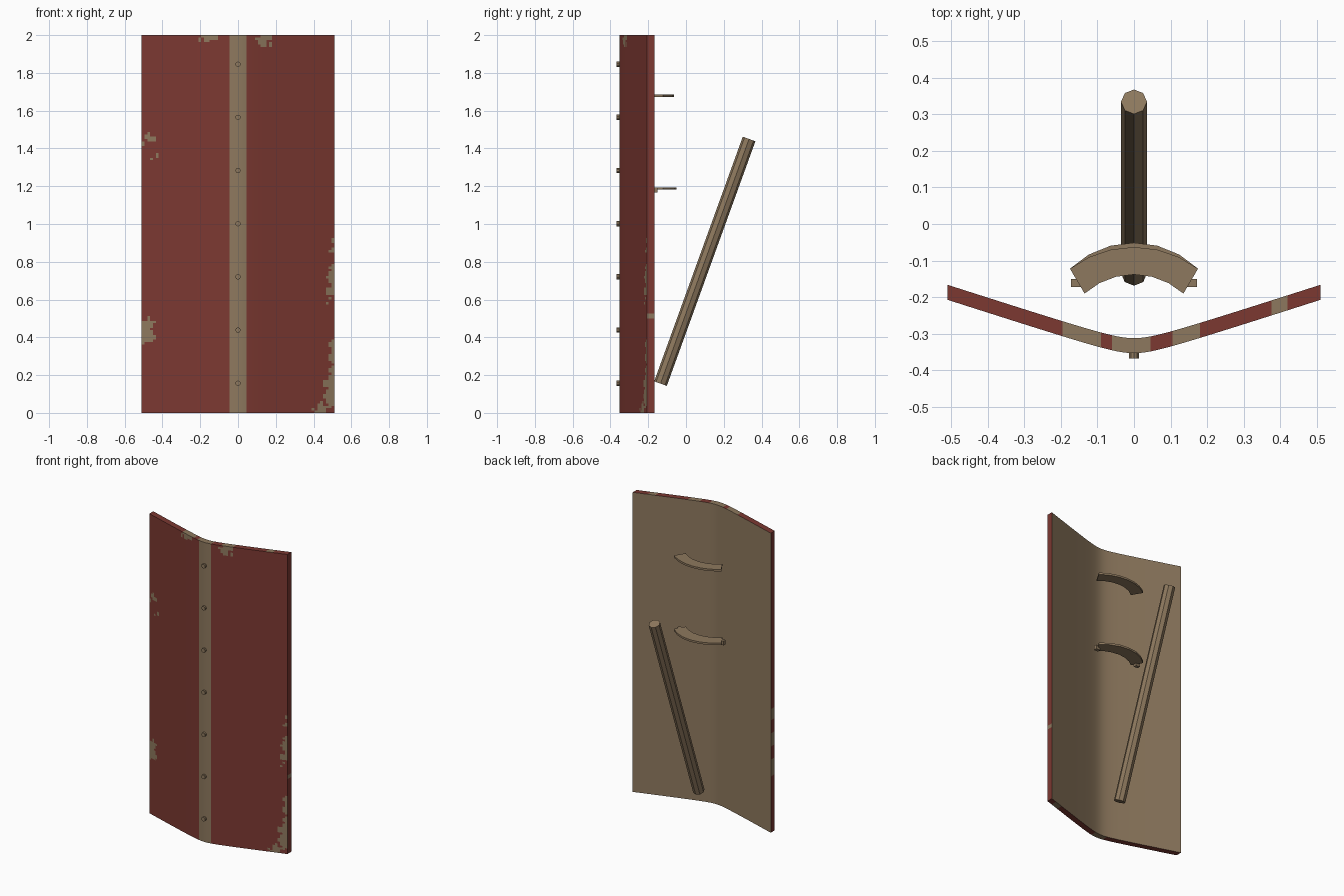
import bpy, bmesh, math
from mathutils import Vector

default_cube = bpy.data.objects.get("Cube")
if default_cube:
    bpy.data.objects.remove(default_cube, do_unlink=True)


def make_material(name, colour):
    mat = bpy.data.materials.new(name)
    mat.use_nodes = True
    mat.diffuse_color = (*colour, 1)
    mat.node_tree.nodes["Principled BSDF"].inputs["Base Color"].default_value = (*colour, 1)
    return mat


red_paint = make_material("worn_red_paint", (0.20, 0.04, 0.031))
tan_wood = make_material("tan_wood", (0.27, 0.19, 0.112))


def finish(bm, name, materials):
    bmesh.ops.recalc_face_normals(bm, faces=bm.faces)
    mesh = bpy.data.meshes.new(name)
    bm.to_mesh(mesh)
    bm.free()
    for mat in materials:
        mesh.materials.append(mat)
    obj = bpy.data.objects.new(name, mesh)
    bpy.context.collection.objects.link(obj)
    return obj


def smooth(obj, degrees):
    bpy.ops.object.select_all(action='DESELECT')
    obj.select_set(True)
    bpy.context.view_layer.objects.active = obj
    bpy.ops.object.shade_smooth_by_angle(angle=math.radians(degrees))


# Panel: a sheet folded softly along the middle, then thickened backwards
HALF_WIDTH, HEIGHT, THICKNESS = 0.51, 2.0, 0.041
COLUMNS, ROWS = 68, 160
STRIP = 0.045


def front_y(x):
    bend = 0.06
    return -0.353 + 0.322 * (math.hypot(x, bend) - bend)


# Areas of chipped paint on the front: left, right, bottom, top
FRONT_CHIPS = [
    (-0.20, -0.10, 1.97, 2.1), (0.11, 0.18, 1.95, 2.1),
    (-0.50, -0.45, 1.43, 1.47), (-0.44, -0.42, 1.33, 1.36),
    (-0.52, -0.45, 0.37, 0.50), (0.48, 0.52, 0.60, 0.77),
    (0.50, 0.52, 0.83, 0.92), (0.49, 0.52, 0.20, 0.37),
    (0.46, 0.52, 0.03, 0.20), (0.40, 0.47, -0.1, 0.04),
]
# Chips on the top rim, and on the two side rims
TOP_CHIPS = [(-0.20, -0.095), (-0.055, 0.04), (0.11, 0.18), (0.37, 0.42)]
LEFT_RIM_CHIPS = [(0.50, 0.53)]
RIGHT_RIM_CHIPS = [(0.37, 0.49), (0.58, 0.66), (0.75, 0.82)]


def within(value, spans):
    return any(low < value < high for low, high in spans)


def is_chipped(x, z):
    wobble_x = 0.012 * math.sin(z * 90) + 0.007 * math.sin(z * 230 + x * 40)
    wobble_z = 0.014 * math.sin(x * 110) + 0.010 * math.sin(x * 260 + z * 30)
    return any(l < x + wobble_x < r and b < z + wobble_z < t
               for l, r, b, t in FRONT_CHIPS)


def is_bare(face):
    x, y, z = face.calc_center_median()
    normal = face.normal
    if normal.y > 0.6:
        return True
    if abs(normal.z) > 0.6:
        return within(x, TOP_CHIPS) if z > 1 else abs(x) < STRIP or is_chipped(x, z)
    if abs(normal.x) > 0.6:
        return within(z, LEFT_RIM_CHIPS if x > 0 else RIGHT_RIM_CHIPS)
    return abs(x) < STRIP or is_chipped(x, z)


bm = bmesh.new()
bmesh.ops.create_grid(bm, x_segments=COLUMNS, y_segments=ROWS, size=1)
for v in bm.verts:
    x, z = v.co.x * HALF_WIDTH, (v.co.y + 1) * HEIGHT / 2
    v.co = (x, front_y(x), z)
back = bmesh.ops.extrude_face_region(bm, geom=bm.faces[:], use_keep_orig=True)
back_verts = [g for g in back["geom"] if isinstance(g, bmesh.types.BMVert)]
bmesh.ops.translate(bm, verts=back_verts, vec=(0, THICKNESS, 0))
bmesh.ops.recalc_face_normals(bm, faces=bm.faces)
bm.normal_update()
for face in bm.faces:
    face.material_index = int(is_bare(face))
smooth(finish(bm, "shield_panel", [red_paint, tan_wood]), 40)


# Straight round bars between two points
def bar(name, start, end, radius, sides):
    start, end = Vector(start), Vector(end)
    axis = end - start
    bm = bmesh.new()
    bmesh.ops.create_cone(bm, cap_ends=True, segments=sides, radius1=radius,
                          radius2=radius, depth=axis.length)
    turn = axis.to_track_quat('Z', 'Y').to_matrix().to_4x4()
    turn.translation = (start + end) / 2
    bmesh.ops.transform(bm, matrix=turn, verts=bm.verts)
    return finish(bm, name, [tan_wood])


# Rivets down the middle strip
RIVETS = 7
for i in range(RIVETS):
    z = 0.157 + i * 0.2815
    bar(f"rivet_{i + 1}", (0, -0.34, z), (0, -0.367, z), 0.014, 10)

# Leaning prop pole
bar("prop_pole", (0, -0.135, 0.155), (0, 0.334, 1.45), 0.0355, 8)


# Curved grips behind the panel
def arc(half_chord, end_y, peak_y, steps=6):
    rise = peak_y - end_y
    radius = (half_chord ** 2 + rise ** 2) / (2 * rise)
    reach = math.asin(half_chord / radius)
    angles = [reach * (2 * i / steps - 1) for i in range(steps + 1)]
    return [(radius * math.sin(a), peak_y - radius + radius * math.cos(a)) for a in angles]


def grip(name, z, peak_y, thickness=0.013):
    bm = bmesh.new()
    outer = arc(0.175, -0.122, peak_y)
    inner = arc(0.135, -0.19, -0.138)
    rows = [[bm.verts.new((x, y, z - thickness / 2)) for x, y in side]
            for side in (outer, inner)]
    for i in range(len(outer) - 1):
        bm.faces.new((rows[0][i], rows[0][i + 1], rows[1][i + 1], rows[1][i]))
    top = bmesh.ops.extrude_face_region(bm, geom=bm.faces[:], use_keep_orig=True)
    top_verts = [g for g in top["geom"] if isinstance(g, bmesh.types.BMVert)]
    bmesh.ops.translate(bm, verts=top_verts, vec=(0, 0, thickness))
    return finish(bm, name, [tan_wood])


grip("upper_grip", 1.678, -0.063)
grip("lower_grip", 1.188, -0.051)

# Small pegs under the ends of the lower grip
for side, sign in (("left", 1), ("right", -1)):
    bm = bmesh.new()
    bmesh.ops.create_cube(bm, size=1)
    bmesh.ops.scale(bm, verts=bm.verts, vec=(0.03, 0.022, 0.028))
    bmesh.ops.translate(bm, verts=bm.verts, vec=(sign * 0.157, -0.161, 1.18))
    finish(bm, f"{side}_grip_peg", [tan_wood])
